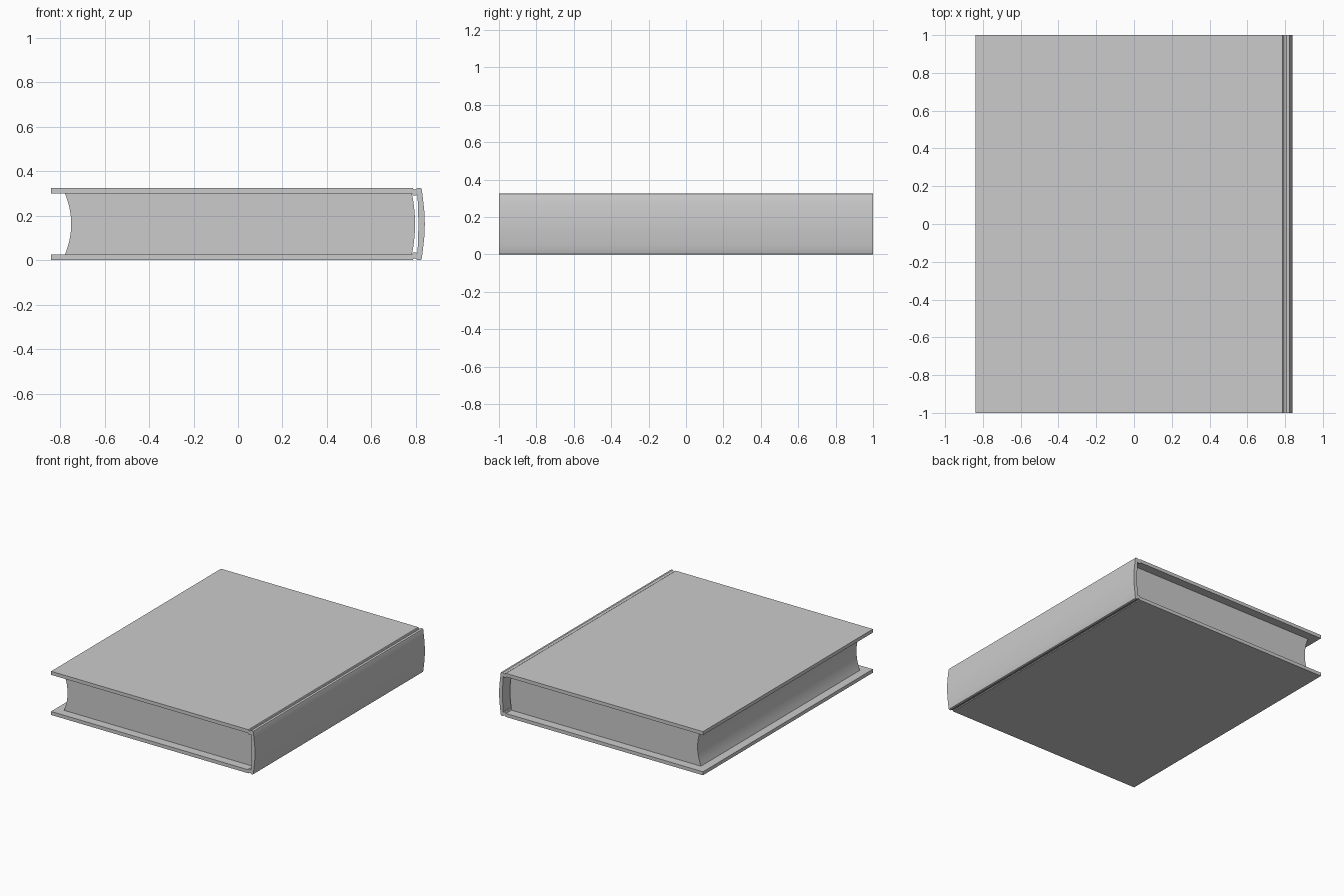
import bpy, bmesh, math

if "Cube" in bpy.data.objects:
    bpy.data.objects.remove(bpy.data.objects["Cube"])

MID = 0.1625  # mid height of the book


def extrude_profile(name, pts, half_depth):
    """Closed x/z outline swept along y, smooth except at sharp edges."""
    bm = bmesh.new()
    verts = [bm.verts.new((x, -half_depth, z + MID)) for x, z in pts]
    face = bm.faces.new(verts)
    ext = bmesh.ops.extrude_face_region(bm, geom=[face])
    moved = [g for g in ext["geom"] if isinstance(g, bmesh.types.BMVert)]
    bmesh.ops.translate(bm, verts=moved, vec=(0, 2 * half_depth, 0))
    bmesh.ops.recalc_face_normals(bm, faces=bm.faces)
    me = bpy.data.meshes.new(name)
    bm.to_mesh(me)
    bm.free()
    ob = bpy.data.objects.new(name, me)
    bpy.context.collection.objects.link(ob)
    bpy.ops.object.select_all(action="DESELECT")
    ob.select_set(True)
    bpy.context.view_layer.objects.active = ob
    bpy.ops.object.shade_smooth_by_angle(angle=math.radians(30))
    return ob


def mirrored(half):
    """Upper half outline followed by its reflection below."""
    return half + [(x, -z) for x, z in reversed(half) if abs(z) > 1e-6]


def bowed_edge(x_corner, x_mid, h, n=12):
    """Curved edge from +h down to -h."""
    out = []
    for i in range(n + 1):
        t = 1 - 2 * i / n
        out.append((x_corner + (x_mid - x_corner) * (1 - t * t), h * t))
    return out


# Cover: two boards, hinge grooves and rounded spine in one C-shaped section
outer = [(-0.84, 0.1625), (0.785, 0.1625), (0.789, 0.157), (0.795, 0.155),
         (0.801, 0.157), (0.808, 0.1625), (0.819, 0.1625), (0.824, 0.160),
         (0.827, 0.153), (0.832, 0.11), (0.838, 0.055), (0.84, 0.0)]
inner = [(-0.84, 0.1365), (0.782, 0.1365), (0.786, 0.130), (0.793, 0.127),
         (0.801, 0.129), (0.807, 0.132), (0.810, 0.06), (0.811, 0.0)]
extrude_profile("cover", mirrored(outer) + mirrored(inner)[::-1], 1.0)

# Page block: hollow fore edge, rounded back
pages = bowed_edge(0.782, 0.796, 0.1365) + bowed_edge(-0.778, -0.75, 0.1365)[::-1]
extrude_profile("page_block", pages, 0.935)
